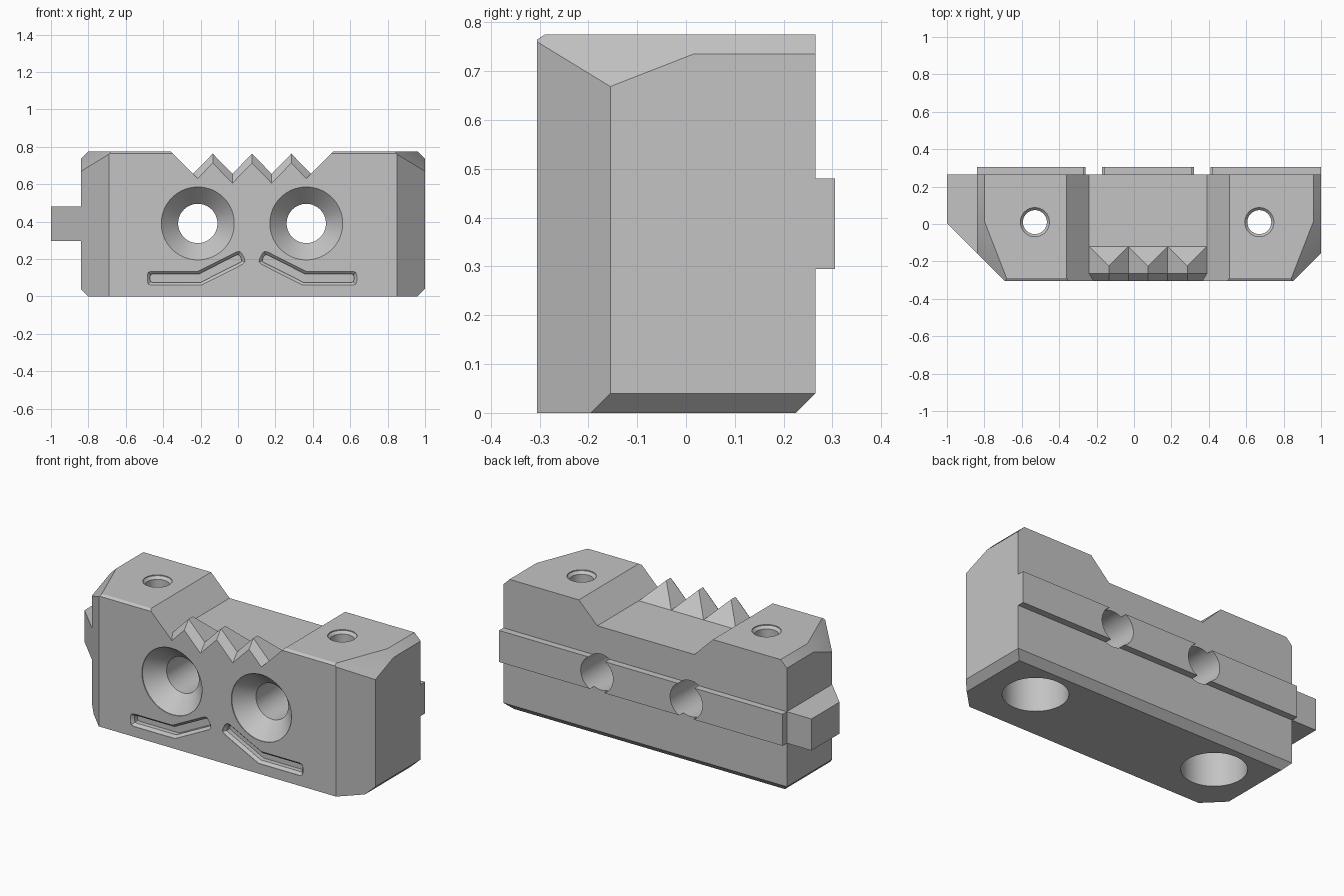
import bpy, bmesh, math
from mathutils import Vector

if "Cube" in bpy.data.objects:
    bpy.data.objects.remove(bpy.data.objects["Cube"], do_unlink=True)

CX, HALF = 0.08, 0.92            # body centre and half width
FRONT, BACK, TOP = -0.305, 0.265, 0.775

grey = bpy.data.materials.new("light_grey")
grey.use_nodes = True
grey.diffuse_color = (0.55, 0.55, 0.55, 1)
grey.node_tree.nodes["Principled BSDF"].inputs["Base Color"].default_value = grey.diffuse_color


def make_object(name, bm):
    bmesh.ops.recalc_face_normals(bm, faces=bm.faces[:])
    mesh = bpy.data.meshes.new(name)
    bm.to_mesh(mesh)
    bm.free()
    mesh.materials.append(grey)
    obj = bpy.data.objects.new(name, mesh)
    bpy.context.collection.objects.link(obj)
    return obj


def loft(name, rings, split=False):
    """Closed solid through matching rings; split folds the sides into triangles."""
    bm = bmesh.new()
    rows = [[bm.verts.new(p) for p in ring] for ring in rings]
    n = len(rows[0])
    for a, b in zip(rows, rows[1:]):
        for k in range(n):
            m = (k + 1) % n
            if not split:
                bm.faces.new((a[k], a[m], b[m], b[k]))
            elif k % 2 == 0:
                bm.faces.new((a[k], a[m], b[m]))
                bm.faces.new((a[k], b[m], b[k]))
            else:
                bm.faces.new((a[k], a[m], b[k]))
                bm.faces.new((a[m], b[m], b[k]))
    bm.faces.new(rows[0])
    bm.faces.new(rows[-1])
    return make_object(name, bm)


def prism(name, outline, z0, z1):
    return loft(name, [[(x, y, z) for x, y in outline] for z in (z0, z1)])


def turned(name, place, profile, sides=64):
    """Round cutter: profile is (radius, distance along axis)."""
    angles = [math.tau * i / sides for i in range(sides)]
    return loft(name, [[place(r * math.cos(a), r * math.sin(a), d) for a in angles]
                       for r, d in profile])


def combine(target, other, operation):
    other.hide_render = True
    mod = target.modifiers.new(operation, 'BOOLEAN')
    mod.operation, mod.object, mod.solver = operation, other, 'EXACT'
    bpy.context.view_layer.objects.active = target
    bpy.ops.object.modifier_apply(modifier=mod.name)
    bpy.data.objects.remove(other, do_unlink=True)


# Body block with bevelled corners
bm = bmesh.new()
bmesh.ops.create_cube(bm, size=1)
for v in bm.verts:
    v.co = (CX + v.co.x * 2 * HALF,
            FRONT + (v.co.y + 0.5) * (BACK - FRONT),
            (v.co.z + 0.5) * TOP)
planes = [((0, BACK, 0.04), (0, 1, -1)), ((0, FRONT, 0.765), (0, -1, 1.5))]
for s in (-1, 1):
    planes += [((CX + s * 0.77, FRONT, 0), (s, -1, 0)),
               ((CX + s * HALF, 0, 0.04), (s, 0, -1)),
               ((CX + s * HALF, 0, 0.735), (s, 0, 1)),
               ((CX + s * HALF, 0.015, 0.735), (s, -0.39, 1))]
for point, normal in planes:
    cut = bmesh.ops.bisect_plane(bm, geom=bm.verts[:] + bm.edges[:] + bm.faces[:],
                                 plane_co=point, plane_no=Vector(normal).normalized(),
                                 clear_outer=True)
    edges = [g for g in cut["geom_cut"] if isinstance(g, bmesh.types.BMEdge)]
    bmesh.ops.edgeloop_fill(bm, edges=edges)
body = make_object("body", bm)

# Side tab and back rail
tab = prism("side_tab", [(-1, 0.005), (-1, BACK), (-0.8, BACK), (-0.8, -0.195)], 0.295, 0.48)
combine(body, tab, 'UNION')
rail = prism("back_rail", [(-0.84, 0.2), (1, 0.2), (1, 0.305), (-0.84, 0.305)], 0.295, 0.48)
combine(body, rail, 'UNION')


# Valley in the top, leaving a row of three teeth at the front
def valley_ring(y, sink, peak):
    floor, left, pitch = 0.655, -0.24, 0.105
    ring = [(left - 0.22, y, floor + 0.22),
            (left + sink / 2, y, floor - sink / 2)]
    for i in range(1, 6):
        ring.append((left + i * pitch, y, (peak if i % 2 else floor) - sink))
    right = left + 6 * pitch
    ring += [(right - sink / 2, y, floor - sink / 2), (right + 0.22, y, floor + 0.22)]
    return ring


valley = loft("valley_cutter", [valley_ring(-0.345, 0.1, 0.763),
                                valley_ring(-0.265, 0, 0.763),
                                valley_ring(-0.225, 0, 0.763),
                                valley_ring(-0.12, 0, 0.655),
                                valley_ring(0.4, 0, 0.655)], split=True)
combine(body, valley, 'DIFFERENCE')

# Countersunk holes from front to back
for x in (-0.215, 0.365):
    hole = turned("front_hole_cutter", lambda a, b, d, x=x: (x + a, d, 0.39 + b),
                  [(0.195, -0.4), (0.195, FRONT + 0.005), (0.105, FRONT + 0.1), (0.105, 0.4)])
    combine(body, hole, 'DIFFERENCE')

# Upright screw holes, wide at the bottom
for x in (-0.53, 0.67):
    hole = turned("screw_hole_cutter", lambda a, b, d, x=x: (x + a, 0.01 + b, d),
                  [(0.172, -0.1), (0.172, 0.45), (0.064, 0.45), (0.064, TOP - 0.02),
                   (0.078, TOP - 0.005), (0.078, 0.9)])
    combine(body, hole, 'DIFFERENCE')


# Bent grooves with bevelled rims
def groove_outline(h):
    a, b, c = Vector((-0.448, 0.097)), Vector((-0.205, 0.097)), Vector((-0.005, 0.198))
    d0, d1 = (b - a).normalized(), (c - b).normalized()
    n0, n1 = Vector((-d0.y, d0.x)), Vector((-d1.y, d1.x))
    miter = (n0 + n1) / (1 + n0.dot(n1)) * h

    def end(p, d, n):
        return [p + (d * u + n * v) * h for u, v in ((0.4, 1), (0.85, 0.85), (1, 0.4),
                                                     (1, -0.4), (0.85, -0.85), (0.4, -1))]
    return end(a, -d0, -n0) + [b + miter] + end(c, d1, n1) + [b - miter]


for mirror in (False, True):
    rings = [[(0.15 - p.x if mirror else p.x, y, p.y) for p in groove_outline(h)]
             for h, y in ((0.037, -0.35), (0.037, FRONT + 0.002),
                          (0.022, FRONT + 0.017), (0.022, FRONT + 0.045))]
    combine(body, loft("groove_cutter", rings), 'DIFFERENCE')

# Smooth hole walls, sharp block edges
bpy.ops.object.select_all(action='DESELECT')
body.select_set(True)
bpy.context.view_layer.objects.active = body
bpy.ops.object.shade_smooth_by_angle(angle=math.radians(20))
